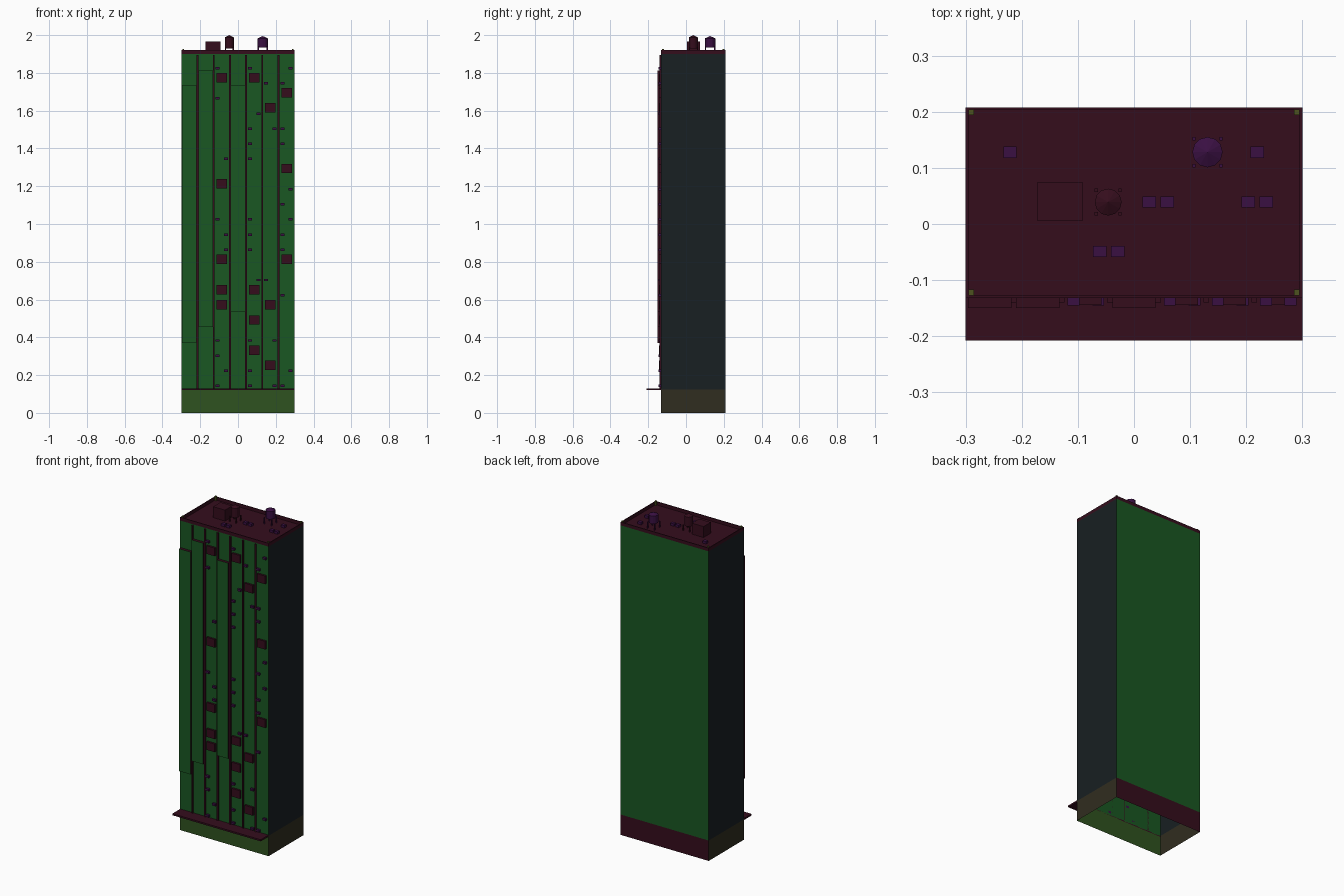
import bpy, bmesh, math
from mathutils import Matrix, Vector

if "Cube" in bpy.data.objects:
    bpy.data.objects.remove(bpy.data.objects["Cube"])

def mat(name, r, g, b):
    m = bpy.data.materials.new(name)
    m.diffuse_color = (r, g, b, 1)
    m.use_nodes = True
    m.node_tree.nodes["Principled BSDF"].inputs["Base Color"].default_value = m.diffuse_color
    return m

GREEN = mat("green_wall", 0.010, 0.095, 0.016)
RED = mat("dark_red", 0.035, 0.004, 0.012)
SIDE = mat("side_wall", 0.009, 0.014, 0.016)
BASE = mat("base_front", 0.028, 0.085, 0.014)
BASE_SIDE = mat("base_side", 0.030, 0.026, 0.014)
PURPLE = mat("purple", 0.042, 0.005, 0.055)
OLIVE = mat("olive", 0.075, 0.085, 0.014)

X, YF, YB = 0.30, -0.132, 0.208      # half width, front and back walls
Z_BASE, Z_ROOF, Z_TOP = 0.125, 1.90, 1.92
COL = 2 * X / 7                      # seven facade columns

def finish(name, bm, mats):
    me = bpy.data.meshes.new(name)
    bm.to_mesh(me)
    bm.free()
    for m in mats:
        me.materials.append(m)
    ob = bpy.data.objects.new(name, me)
    bpy.context.collection.objects.link(ob)
    return ob

def add_box(bm, x0, x1, y0, y1, z0, z1):
    mtx = Matrix.Translation(((x0 + x1) / 2, (y0 + y1) / 2, (z0 + z1) / 2)) @ \
        Matrix.Diagonal((x1 - x0, y1 - y0, z1 - z0, 1))
    return bmesh.ops.create_cube(bm, size=1, matrix=mtx)["verts"]

def boxes(name, items, *mats):
    bm = bmesh.new()
    for it in items:
        add_box(bm, *it)
    return finish(name, bm, mats)

def col_x(c):
    return -X + (c + 0.5) * COL

# Hollow walls, open at the bottom: front, right, back, left
def shell(name, z0, z1, mats):
    bm = bmesh.new()
    pts = [(-X, YF), (X, YF), (X, YB), (-X, YB)]
    lo = [bm.verts.new((x, y, z0)) for x, y in pts]
    hi = [bm.verts.new((x, y, z1)) for x, y in pts]
    for i in range(4):
        j = (i + 1) % 4
        bm.faces.new((lo[i], lo[j], hi[j], hi[i])).material_index = i
    return finish(name, bm, mats)

shell("ground_floor", 0, Z_BASE, [BASE, BASE_SIDE, RED, BASE_SIDE])
shell("tower_walls", Z_BASE, Z_ROOF, [GREEN, SIDE, GREEN, SIDE])

# Roof deck, parapet, corner posts
bm = bmesh.new()
bm.faces.new([bm.verts.new(p) for p in ((-X, YF, Z_ROOF), (X, YF, Z_ROOF),
                                        (X, YB, Z_ROOF), (-X, YB, Z_ROOF))])
finish("roof_deck", bm, [RED])
T = 0.005
boxes("parapet", [(-X, X, YF, YF + T, Z_ROOF, Z_TOP), (-X, X, YB - T, YB, Z_ROOF, Z_TOP),
                  (-X, -X + T, YF + T, YB - T, Z_ROOF, Z_TOP),
                  (X - T, X, YF + T, YB - T, Z_ROOF, Z_TOP)], RED)
boxes("corner_posts", [(sx * 0.29 - T, sx * 0.29 + T, y - T, y + T, Z_ROOF, 1.927)
                       for sx in (-1, 1) for y in (YF + 0.01, YB - 0.009)], OLIVE)

# Canopy above the ground floor
boxes("canopy", [(-X, X, -0.208, YF, 0.12, 0.13)], RED)

# Pilasters between columns
boxes("pilasters", [(-X + i * COL - 0.005, -X + i * COL + 0.005, -0.14, YF, 0.13, 1.895)
                    for i in range(1, 7)], RED)

# Projecting bays with green fronts and red edges
bm = bmesh.new()
for c, z0, z1 in ((0, 0.37, 1.735), (1, 0.455, 1.812), (3, 0.535, 1.735)):
    add_box(bm, col_x(c) - 0.0385, col_x(c) + 0.0385, -0.15, YF, z0, z1)
bm.normal_update()
for f in bm.faces:
    f.material_index = 0 if f.normal.y < -0.5 else 1
finish("projecting_bays", bm, [GREEN, RED])

# Balcony boxes, by column and floor counted from the top
balconies = {2: (0, 7, 12, 14, 15), 4: (0, 14, 16, 18), 5: (2, 15, 19), 6: (1, 6, 12)}
boxes("balcony_boxes", [(col_x(c) - 0.028, col_x(c) + 0.028, -0.144, YF,
                         1.75 - 0.0802 * k, 1.80 - 0.0802 * k)
                        for c, ks in balconies.items() for k in ks], RED)

# Air conditioners: floors on the left / right of each column
units = {2: ((0, 2, 10, 18, 19, 21), (6, 11, 12, 20)),
         4: ((0, 4, 5, 6, 10, 11, 12, 18, 20, 21), (3, 14)),
         5: ((1, 14), (4, 18, 21)),
         6: ((1, 4, 5, 9, 11, 12, 15, 21), (0, 8, 10, 20))}
items = []
for c, sides in units.items():
    for s, ks in zip((-0.022, 0.022), sides):
        for k in ks:
            x, z = col_x(c) + s, 1.825 - 0.0801 * k
            items.append((x - 0.0105, x + 0.0105, -0.145, YF, z - 0.0065, z + 0.0065))
boxes("air_conditioners", items, PURPLE)

# Roof hut and vents
boxes("roof_hut", [(-0.172, -0.092, 0.005, 0.075, Z_ROOF, 1.967)], RED)
vents = [(-0.221, 0.128), (0.22, 0.128), (0.027, 0.039), (0.059, 0.039),
         (0.204, 0.039), (0.236, 0.039), (-0.061, -0.049), (-0.029, -0.049)]
boxes("roof_vents", [(x - 0.012, x + 0.012, y - 0.01, y + 0.01, Z_ROOF, Z_ROOF + 0.015)
                     for x, y in vents], PURPLE)

# Water tanks with conical lids on four legs
def tank(name, x, y, r, z0, z1, z2, m):
    bm = bmesh.new()
    bmesh.ops.create_cone(bm, cap_ends=True, segments=12, radius1=r, radius2=r, depth=z1 - z0,
                          matrix=Matrix.Translation((x, y, (z0 + z1) / 2)))
    bmesh.ops.create_cone(bm, cap_ends=False, segments=12, radius1=r, radius2=0, depth=z2 - z1,
                          matrix=Matrix.Translation((x, y, (z1 + z2) / 2)))
    finish(name, bm, [m])
    q, w = r - 0.003, 0.003
    boxes(name + "_legs", [(x + i * q - w, x + i * q + w, y + j * q - w, y + j * q + w,
                            Z_ROOF, z0 + 0.004) for i in (-1, 1) for j in (-1, 1)], m)

tank("small_water_tank", -0.046, 0.039, 0.024, 1.93, 1.988, 2.0, RED)
tank("large_water_tank", 0.131, 0.128, 0.027, 1.935, 1.983, 1.995, PURPLE)
